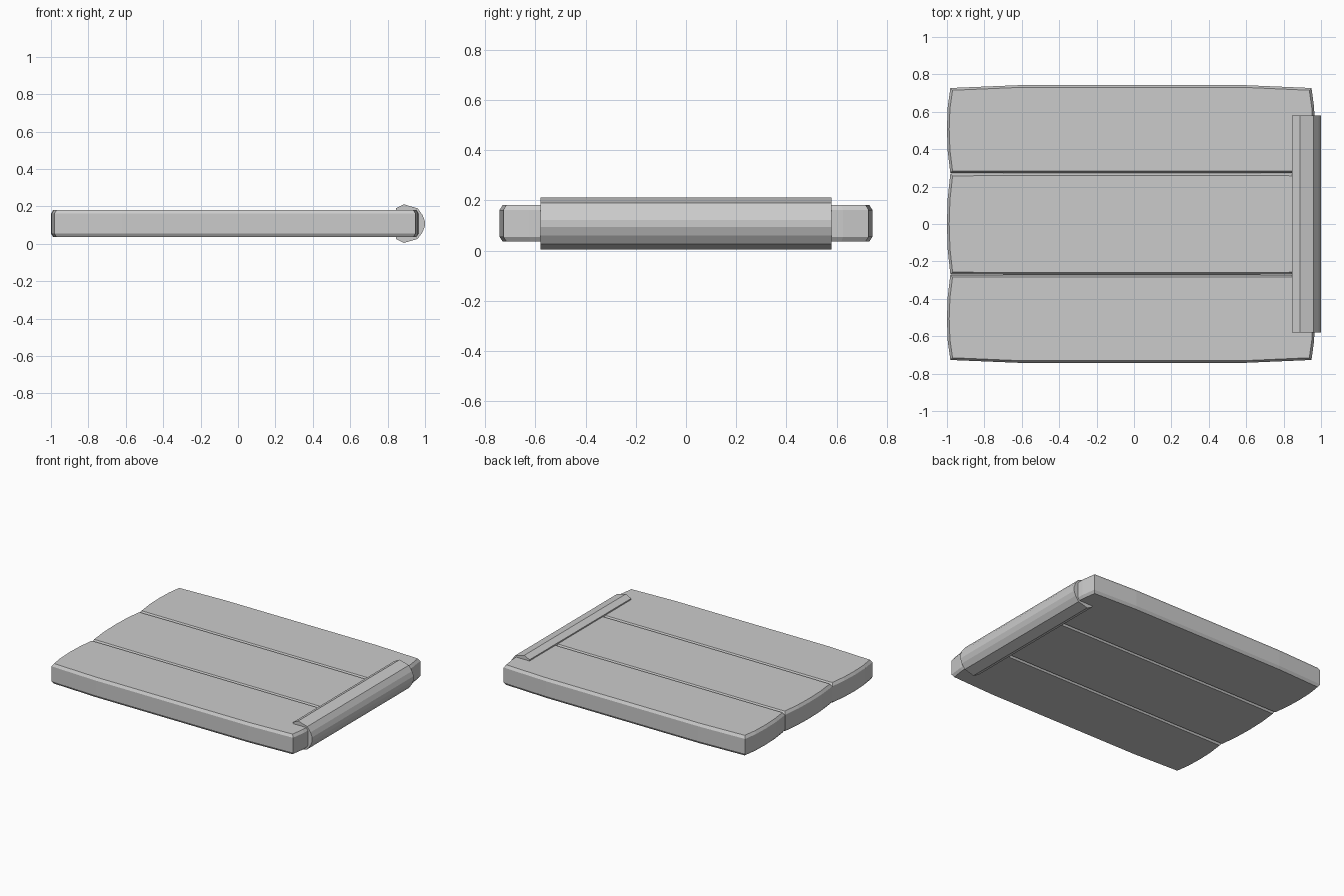
import bpy, bmesh

if "Cube" in bpy.data.objects:
    bpy.data.objects.remove(bpy.data.objects["Cube"])


def loft(name, rings):
    """Closed solid through rings of equal point count."""
    bm = bmesh.new()
    rows = [[bm.verts.new(p) for p in ring] for ring in rings]
    n = len(rows[0])
    for a, b in zip(rows, rows[1:]):
        for i in range(n):
            j = (i + 1) % n
            bm.faces.new((a[i], a[j], b[j], b[i]))
    bm.faces.new(rows[0][::-1])
    bm.faces.new(rows[-1])
    bmesh.ops.recalc_face_normals(bm, faces=bm.faces)
    mesh = bpy.data.meshes.new(name)
    bm.to_mesh(mesh)
    bm.free()
    ob = bpy.data.objects.new(name, mesh)
    bpy.context.collection.objects.link(ob)
    return ob


# Padded panels: bowed ends, chamfered top and bottom rims
def panel(name, y0, y1, bow0, bow1):
    def outline(z, inset):
        a, b = y0 + inset, y1 - inset
        ends = [(0, 0.018), (0.25, 0.004), (0.5, 0), (0.75, 0.004), (1, 0.018)]
        left = [(-1.0 + dx + inset, t) for t, dx in ends]
        right = [(0.967 - dx - inset, t) for t, dx in ends]

        def place(x, t):
            y = a + (b - a) * t
            if t == 0:
                y += bow0
            if t == 1:
                y -= bow1
            return (x, y, z)

        pts = [place(x, t) for x, t in left[::-1]]
        pts += [(-0.62, a, z), (0.6, a, z)]
        pts += [place(x, t) for x, t in right]
        pts += [(0.6, b, z), (-0.62, b, z)]
        return pts

    levels = [(0.036, 0.012), (0.055, 0), (0.162, 0), (0.181, 0.012)]
    return loft(name, [outline(z, i) for z, i in levels])


panel("front_panel", -0.742, -0.272, 0.015, 0)
panel("middle_panel", -0.272, 0.272, 0.003, 0.003)
panel("back_panel", 0.272, 0.742, 0, 0.015)

# Rounded edge binding wrapped around the right end
upper = [(0.845, 0.181), (0.845, 0.190), (0.887, 0.211), (0.96, 0.190),
         (0.986, 0.155), (0.999, 0.122)]
profile = upper + [(x, 0.216 - z) for x, z in upper[::-1]]
loft("edge_binding", [[(x, y, z) for x, z in profile] for y in (-0.58, 0.58)])
